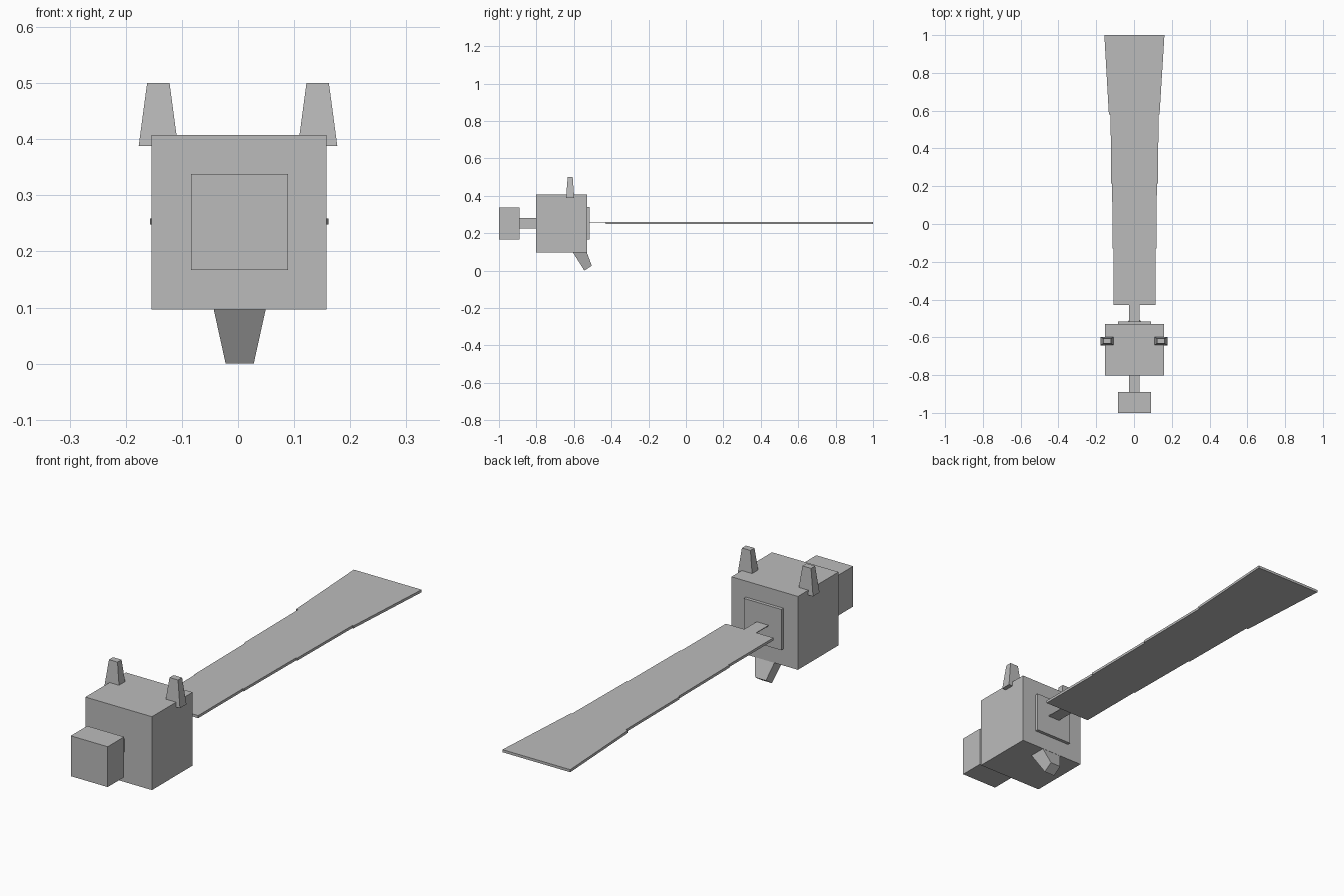
import bpy

cube = bpy.data.objects.get("Cube")
if cube:
    bpy.data.objects.remove(cube, do_unlink=True)

grey = bpy.data.materials.new("plain grey")
grey.use_nodes = True
colour = (0.5, 0.5, 0.5, 1)
grey.diffuse_color = colour
grey.node_tree.nodes["Principled BSDF"].inputs["Base Color"].default_value = colour


def solid(name, start, end):
    """Join two four-cornered loops into a closed flat-sided solid."""
    faces = [(3, 2, 1, 0), (4, 5, 6, 7)]
    faces += [(i, (i + 1) % 4, (i + 1) % 4 + 4, i + 4) for i in range(4)]
    mesh = bpy.data.meshes.new(name)
    mesh.from_pydata(start + end, [], faces)
    mesh.materials.append(grey)
    obj = bpy.data.objects.new(name, mesh)
    bpy.context.collection.objects.link(obj)
    # Make every face point outward
    bpy.context.view_layer.objects.active = obj
    obj.select_set(True)
    bpy.ops.object.mode_set(mode='EDIT')
    bpy.ops.mesh.select_all(action='SELECT')
    bpy.ops.mesh.normals_make_consistent(inside=False)
    bpy.ops.object.mode_set(mode='OBJECT')
    obj.select_set(False)
    return obj


def level(x, y, z):
    """Horizontal rectangle from x and y ranges."""
    return [(x[0], y[0], z), (x[1], y[0], z), (x[1], y[1], z), (x[0], y[1], z)]


def upright(x, y, z):
    """Rectangle facing along y from x and z ranges."""
    return [(x[0], y, z[0]), (x[1], y, z[0]), (x[1], y, z[1]), (x[0], y, z[1])]


def bar(name, x, y, z, x_end=None):
    """Box along y, optionally widening toward its far end."""
    return solid(name, upright(x, y[0], z), upright(x_end or x, y[1], z))


# Body, snout and mounting plate
bar("body", (-0.154, 0.158), (-0.802, -0.53), (0.097, 0.408))
bar("snout", (-0.084, 0.089), (-1.0, -0.89), (0.167, 0.338))
bar("snout_neck", (-0.026, 0.03), (-0.89, -0.80), (0.226, 0.28))
bar("tail_plate", (-0.086, 0.09), (-0.53, -0.516), (0.167, 0.34))

# Tail made of overlapping-width flat planks
bar("tail_joint", (-0.026, 0.03), (-0.516, -0.43), (0.254, 0.257))
thick = (0.248, 0.259)
bar("tail_first", (-0.109, 0.114), (-0.43, -0.13), thick)
bar("tail_second", (-0.113, 0.118), (-0.13, 0.215), thick, (-0.116, 0.121))
bar("tail_third", (-0.121, 0.126), (0.215, 0.58), thick, (-0.124, 0.13))
bar("tail_tip", (-0.133, 0.135), (0.58, 1.0), thick, (-0.157, 0.161))

# Tapered ears straddling the top corners
for side, name in ((-1, "right_ear"), (1, "left_ear")):
    centre = side * 0.142
    solid(name,
          level((centre - 0.035, centre + 0.035), (-0.642, -0.598), 0.388),
          level((centre - 0.02, centre + 0.02), (-0.633, -0.606), 0.5))

# Tapered leg angled toward the back
solid("rear_leg",
      [(-0.044, -0.607, 0.1), (0.05, -0.607, 0.1), (0.05, -0.532, 0.1), (-0.044, -0.532, 0.1)],
      [(-0.022, -0.544, 0), (0.028, -0.544, 0), (0.028, -0.504, 0.026), (-0.022, -0.504, 0.026)])
